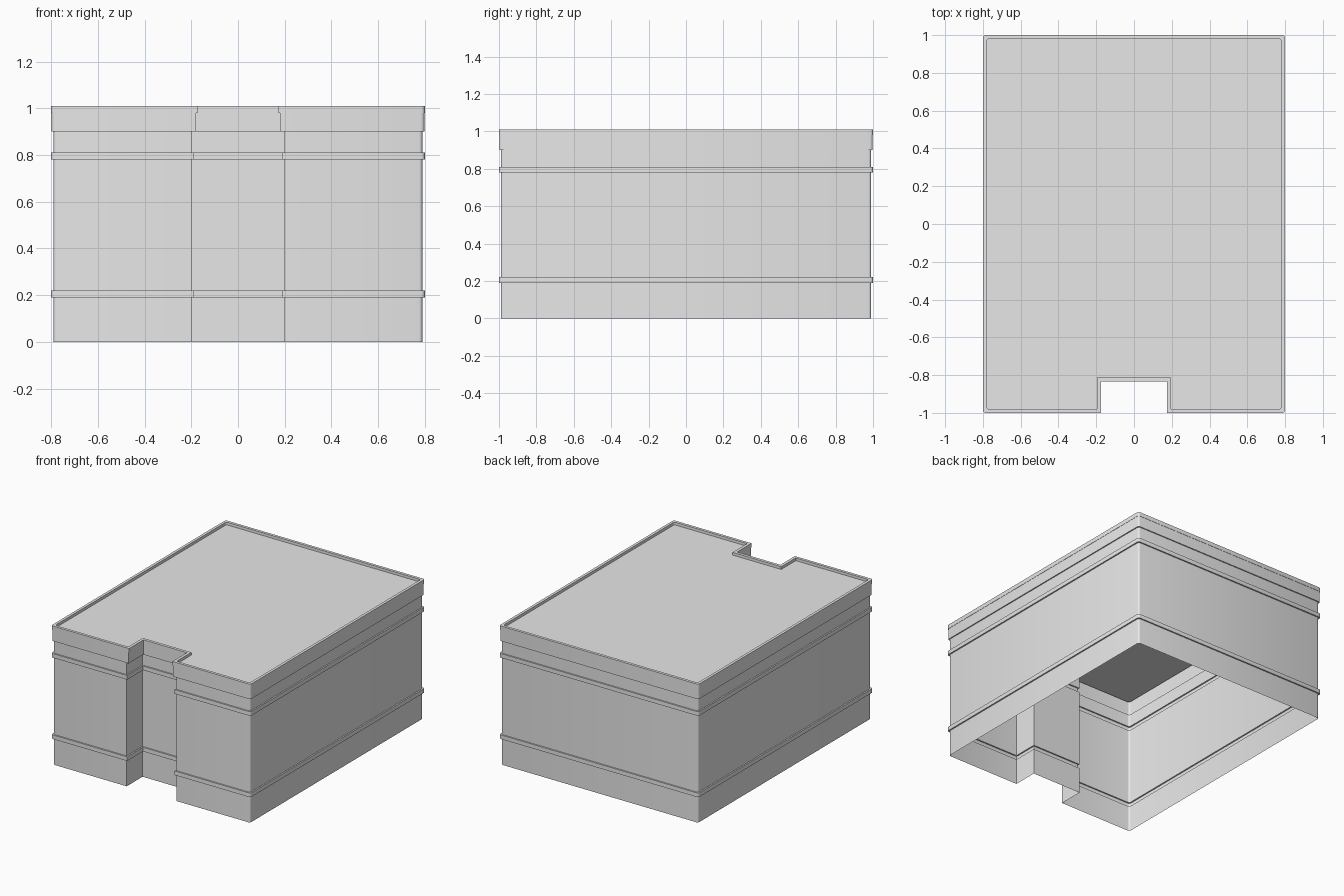
import bpy
import bmesh
from math import sin, cos, pi

HALF_X, HALF_Y = 0.79, 0.99      # wall faces
NOTCH_X, NOTCH_Y = 0.20, -0.808  # entrance recess
RADIUS, STEPS = 0.015, 3         # rounded outer corners

cube = bpy.data.objects.get("Cube")
if cube:
    bpy.data.objects.remove(cube, do_unlink=True)

grey = bpy.data.materials.new("plain grey")
grey.use_nodes = True
grey.diffuse_color = (0.8, 0.8, 0.8, 1)
grey.node_tree.nodes["Principled BSDF"].inputs["Base Color"].default_value = (0.8, 0.8, 0.8, 1)


def outline(out, recess):
    """Plan of the building, pushed outward by out and into the recess by recess."""
    hx, hy = HALF_X + out, HALF_Y + out
    nx, ny = NOTCH_X - recess, NOTCH_Y - recess
    points = [(-nx, -hy), (-nx, ny), (nx, ny), (nx, -hy)]
    for i, (sx, sy) in enumerate([(1, -1), (1, 1), (-1, 1), (-1, -1)]):
        for k in range(STEPS + 1):
            a = (i - 1 + k / STEPS) * pi / 2
            points.append((sx * (hx - RADIUS) + RADIUS * cos(a),
                           sy * (hy - RADIUS) + RADIUS * sin(a)))
    return points


def shell(name, profile, cap_only=False):
    """Loft the plan through (height, out, recess) steps, or fill it flat."""
    bm = bmesh.new()
    rings = [[bm.verts.new((x, y, z)) for x, y in outline(out, recess)]
             for z, out, recess in profile]
    if cap_only:
        bm.faces.new(rings[0])
    for low, high in zip(rings, rings[1:]):
        for i in range(len(low)):
            j = (i + 1) % len(low)
            bm.faces.new((low[i], low[j], high[j], high[i]))
    mesh = bpy.data.meshes.new(name)
    bm.to_mesh(mesh)
    bm.free()
    mesh.materials.append(grey)
    obj = bpy.data.objects.new(name, mesh)
    bpy.context.collection.objects.link(obj)
    bpy.ops.object.select_all(action='DESELECT')
    obj.select_set(True)
    bpy.context.view_layer.objects.active = obj
    bpy.ops.object.shade_smooth_by_angle(angle=0.7)


def wall(name, bottom, top):
    shell(name, [(bottom, 0, 0), (top, 0, 0)])


def band(name, bottom, top):
    shell(name, [(bottom, 0, 0), (bottom, 0.01, 0.01), (top, 0.01, 0.01), (top, 0, 0)])


# Walls and the two raised bands
wall("base_wall", 0, 0.19)
band("lower_band", 0.19, 0.22)
wall("main_wall", 0.22, 0.78)
band("upper_band", 0.78, 0.81)
wall("top_wall", 0.81, 0.90)

# Cornice, roof rim and sunken flat roof
shell("cornice", [(0.90, 0, 0), (0.90, 0.008, 0.021), (0.98, 0.008, 0.021)])
shell("roof_rim", [(0.98, 0.008, 0.021), (0.98, 0.01, 0.026), (1.01, 0.01, 0.026),
                   (1.01, -0.01, 0.005), (0.99, -0.01, 0.005)])
shell("roof", [(0.99, -0.01, 0.005)], cap_only=True)
